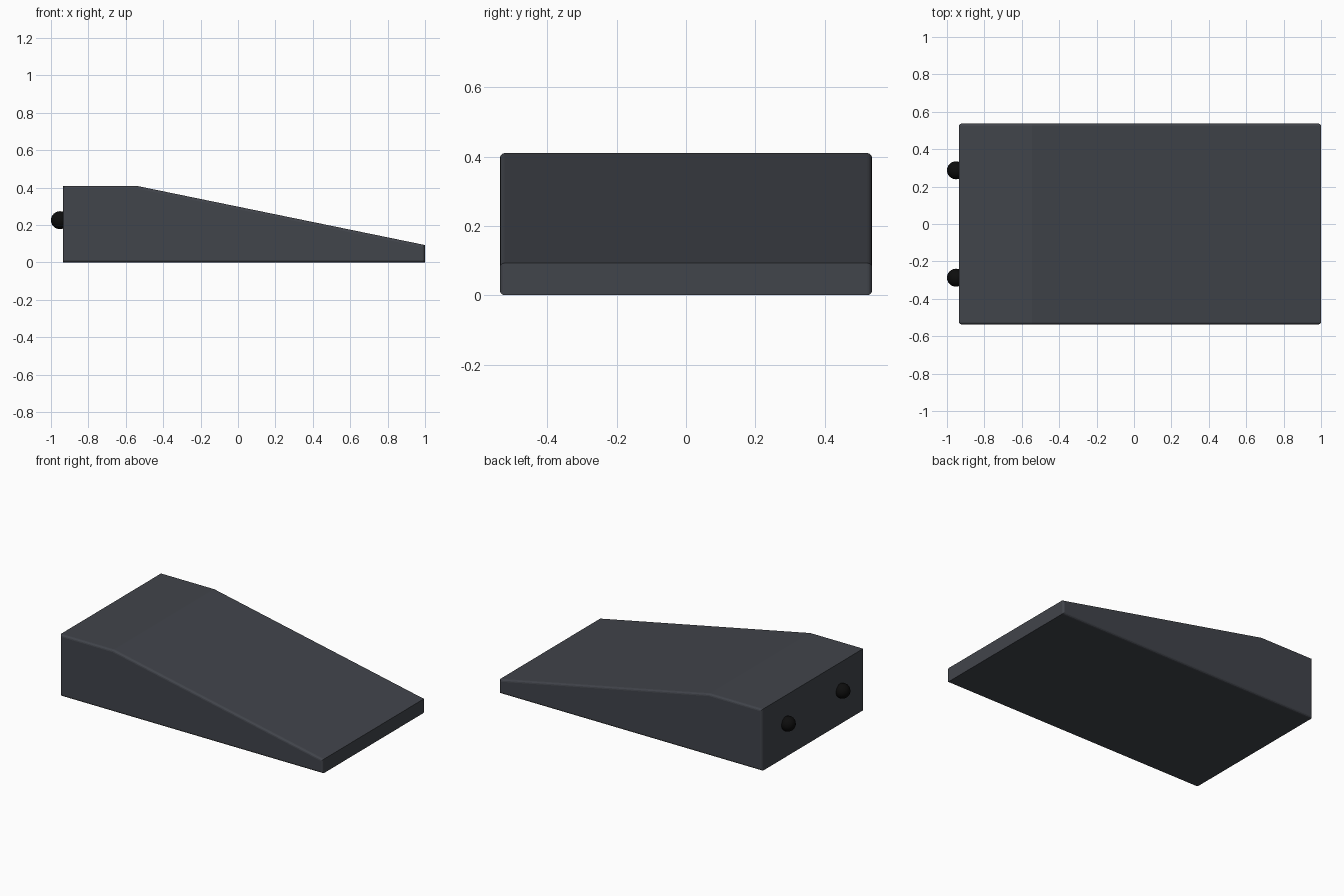
import bpy, bmesh
from math import radians

if "Cube" in bpy.data.objects:
    bpy.data.objects.remove(bpy.data.objects["Cube"])


def colour(obj, name, rgb):
    mat = bpy.data.materials.new(name)
    mat.diffuse_color = (*rgb, 1)
    mat.use_nodes = True
    mat.node_tree.nodes["Principled BSDF"].inputs["Base Color"].default_value = mat.diffuse_color
    obj.data.materials.append(mat)


# wedge body: side profile extruded across y, side outlines softly rounded
profile = [(-0.936, 0), (1, 0), (1, 0.093), (-0.545, 0.41), (-0.936, 0.41)]
half_width = 0.537
bm = bmesh.new()
face = bm.faces.new([bm.verts.new((x, -half_width, z)) for x, z in profile])
ext = bmesh.ops.extrude_face_region(bm, geom=[face])
new_verts = [g for g in ext["geom"] if isinstance(g, bmesh.types.BMVert)]
bmesh.ops.translate(bm, verts=new_verts, vec=(0, 2 * half_width, 0))
bmesh.ops.recalc_face_normals(bm, faces=bm.faces)
rims = [e for e in bm.edges if abs(e.verts[0].co.y - e.verts[1].co.y) < 1e-4]
bmesh.ops.bevel(bm, geom=rims, offset=0.014, segments=3, profile=0.5, affect='EDGES')
bmesh.ops.recalc_face_normals(bm, faces=bm.faces)
mesh = bpy.data.meshes.new("wedge_body")
bm.to_mesh(mesh)
bm.free()
body = bpy.data.objects.new("wedge_body", mesh)
bpy.context.collection.objects.link(body)
colour(body, "dark_grey", (0.053, 0.058, 0.07))

# round knobs half sunk into the tall end
for side, name in ((-1, "knob_front"), (1, "knob_back")):
    bpy.ops.mesh.primitive_uv_sphere_add(segments=24, ring_count=12, radius=0.048,
                                         location=(-0.952, side * 0.287, 0.226))
    knob = bpy.context.object
    knob.name = name
    bpy.ops.object.shade_smooth_by_angle(angle=radians(40))
    colour(knob, "black", (0.004, 0.004, 0.004))
